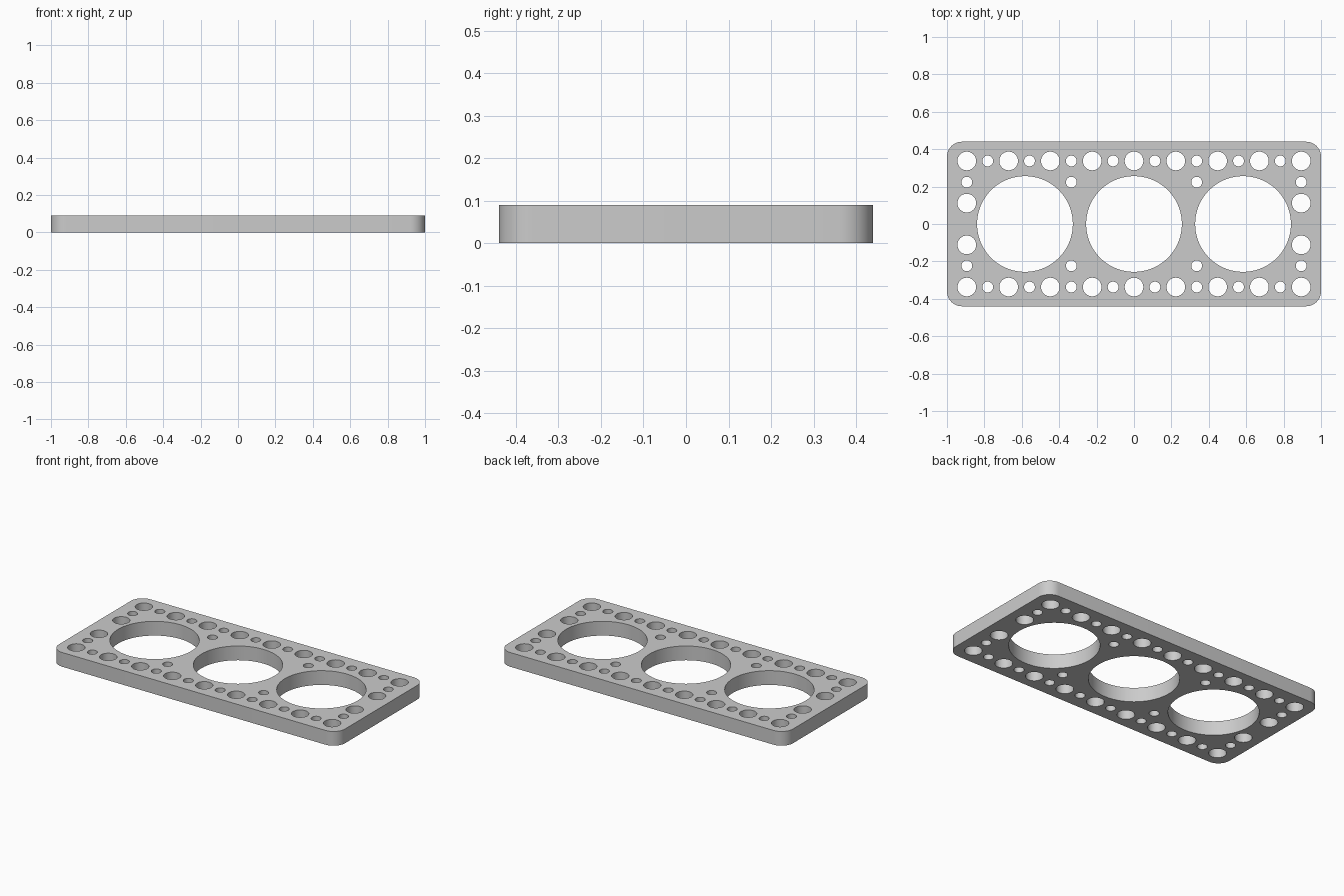
import bpy
import bmesh
from math import cos, sin, pi, radians

cube = bpy.data.objects.get("Cube")
if cube:
    bpy.data.objects.remove(cube, do_unlink=True)

HALF_X, HALF_Y, HEIGHT, CORNER = 1.0, 0.44, 0.09, 0.08
PITCH = 0.2235                       # spacing of the large pin holes
ROW_Y = 0.337
BORE_R, PIN_R, SMALL_R = 0.256, 0.05, 0.029

grey = bpy.data.materials.new("plain grey")
grey.use_nodes = True
colour = (0.6, 0.6, 0.6, 1)
grey.diffuse_color = colour
grey.node_tree.nodes["Principled BSDF"].inputs["Base Color"].default_value = colour


def circle(x, y, r, n):
    return [(x + r * cos(2 * pi * i / n), y + r * sin(2 * pi * i / n)) for i in range(n)]


def rounded_rectangle(hx, hy, r, n=10):
    points = []
    for quarter, (sx, sy) in enumerate([(1, 1), (-1, 1), (-1, -1), (1, -1)]):
        for i in range(n + 1):
            a = (quarter + i / n) * pi / 2
            points.append((sx * (hx - r) + r * cos(a), sy * (hy - r) + r * sin(a)))
    return points


# Outer edge and the three large bores
outlines = [rounded_rectangle(HALF_X, HALF_Y, CORNER)]
outlines += [circle(x, 0, BORE_R, 72) for x in (-0.583, 0, 0.583)]

for side in (-1, 1):
    # Long rows: large and small holes alternate
    for i in range(-8, 9):
        r, n = (PIN_R, 32) if i % 2 == 0 else (SMALL_R, 24)
        outlines.append(circle(i * PITCH / 2, side * ROW_Y, r, n))
    for end in (-1, 1):
        # Short ends, then the small holes between the bores
        outlines.append(circle(end * 4 * PITCH, side * PITCH, SMALL_R, 24))
        outlines.append(circle(end * 4 * PITCH, side * PITCH / 2, PIN_R, 32))
        outlines.append(circle(end * 1.5 * PITCH, side * PITCH, SMALL_R, 24))

# Walls from every outline, then the two pierced faces
bm = bmesh.new()
rims = {0: [], HEIGHT: []}
for outline in outlines:
    rings = []
    for z, edges in rims.items():
        ring = [bm.verts.new((x, y, z)) for x, y in outline]
        edges += [bm.edges.new((ring[i - 1], ring[i])) for i in range(len(ring))]
        rings.append(ring)
    low, high = rings
    for i in range(len(low)):
        bm.faces.new((low[i - 1], low[i], high[i], high[i - 1]))
for edges in rims.values():
    bmesh.ops.triangle_fill(bm, edges=edges, use_beauty=True, normal=(0, 0, 1))
bmesh.ops.recalc_face_normals(bm, faces=bm.faces)

mesh = bpy.data.meshes.new("perforated_plate")
bm.to_mesh(mesh)
bm.free()
mesh.materials.append(grey)
plate = bpy.data.objects.new("perforated_plate", mesh)
bpy.context.collection.objects.link(plate)

bpy.ops.object.select_all(action="DESELECT")
plate.select_set(True)
bpy.context.view_layer.objects.active = plate
bpy.ops.object.shade_smooth_by_angle(angle=radians(30))
